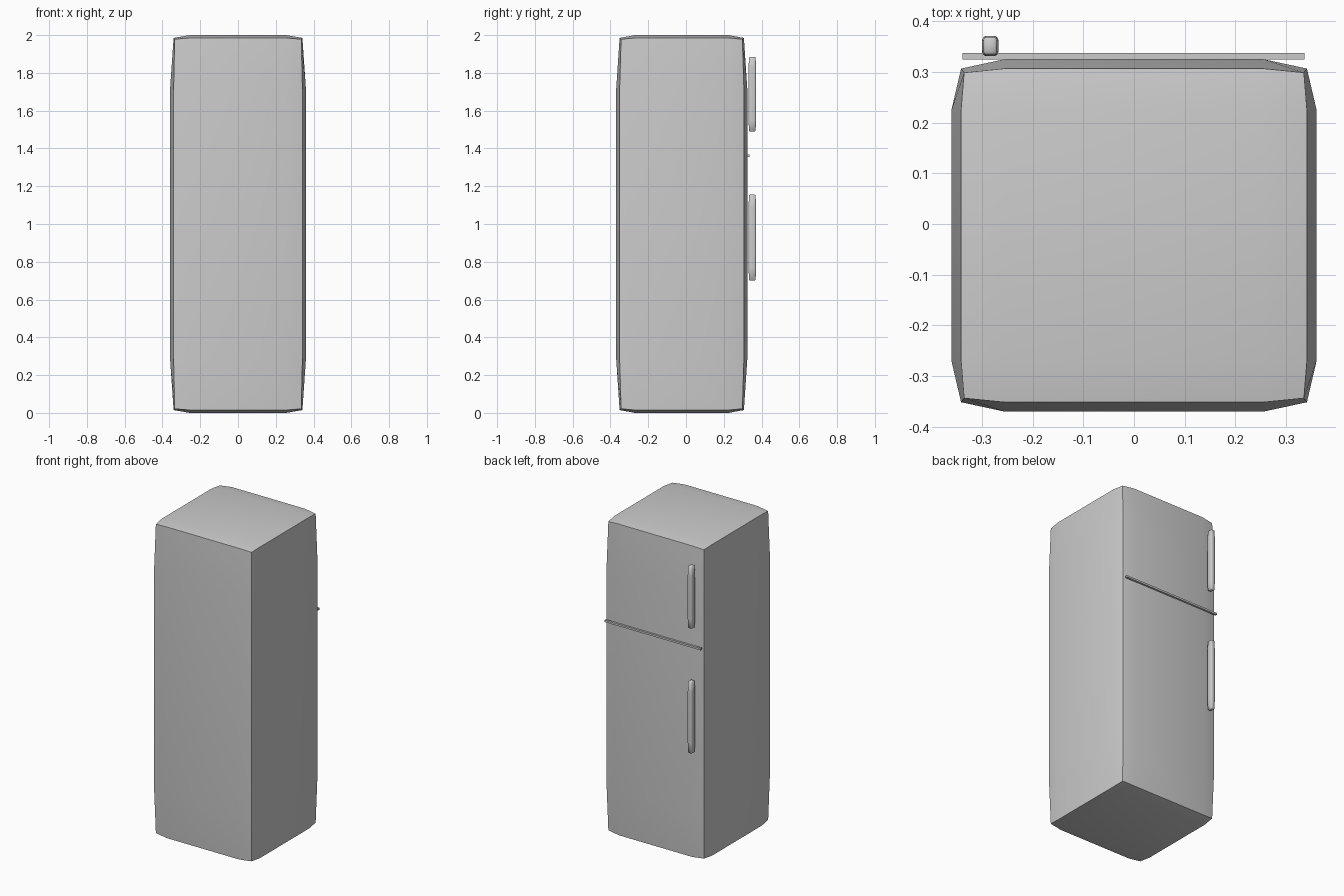
import bpy, bmesh, math
from mathutils import Vector

if "Cube" in bpy.data.objects:
    bpy.data.objects.remove(bpy.data.objects["Cube"])

metal = bpy.data.materials.new("light grey")
metal.diffuse_color = (0.6, 0.6, 0.6, 1)
metal.use_nodes = True
metal.node_tree.nodes["Principled BSDF"].inputs["Base Color"].default_value = metal.diffuse_color


def bulged_box(name, centre, half, inner, edge, corner, angle):
    """Box whose six faces swell outward; inner/edge/corner are
    per-axis offsets for face-grid lines, box edges and box corners."""
    bm = bmesh.new()
    bmesh.ops.create_cube(bm, size=2)
    # cut every side into a 3 x 3 grid
    bmesh.ops.subdivide_edges(bm, edges=bm.edges[:], cuts=2, use_grid_fill=True)
    for v in bm.verts:
        outer = [abs(c) > 0.9 for c in v.co]
        reach = {1: half, 2: edge, 3: corner}[sum(outer)]
        v.co = Vector([math.copysign(reach[i] if outer[i] else inner[i], v.co[i])
                       for i in range(3)])
    bmesh.ops.recalc_face_normals(bm, faces=bm.faces[:])
    return finish(name, bm, centre, angle)


def finish(name, bm, centre, angle):
    me = bpy.data.meshes.new(name)
    bm.to_mesh(me)
    bm.free()
    me.materials.append(metal)
    ob = bpy.data.objects.new(name, me)
    ob.location = centre
    bpy.context.collection.objects.link(ob)
    bpy.ops.object.select_all(action='DESELECT')
    ob.select_set(True)
    bpy.context.view_layer.objects.active = ob
    bpy.ops.object.shade_smooth_by_angle(angle=math.radians(angle))
    return ob


# cabinet
bulged_box("cabinet", (0, -0.0225, 1.0), (0.36, 0.3475, 1.0),
           (0.255, 0.2475, 0.71), (0.341, 0.329, 0.985),
           (0.335, 0.321, 0.978), 35)

# door handles
for name, low, high in (("freezer_handle", 1.49, 1.885),
                        ("fridge_handle", 0.70, 1.155)):
    h = (high - low) / 2
    bulged_box(name, (-0.2835, 0.351, (low + high) / 2), (0.016, 0.02, h),
               (0.009, 0.012, h * 0.7), (0.0135, 0.0175, h * 0.985),
               (0.0115, 0.0155, h * 0.97), 50)

# trim strip between the two doors
bm = bmesh.new()
bmesh.ops.create_cube(bm, size=1)
bmesh.ops.scale(bm, vec=(0.674, 0.013, 0.012), verts=bm.verts[:])
finish("door_divider", bm, (-0.001, 0.3305, 1.362), 30)
